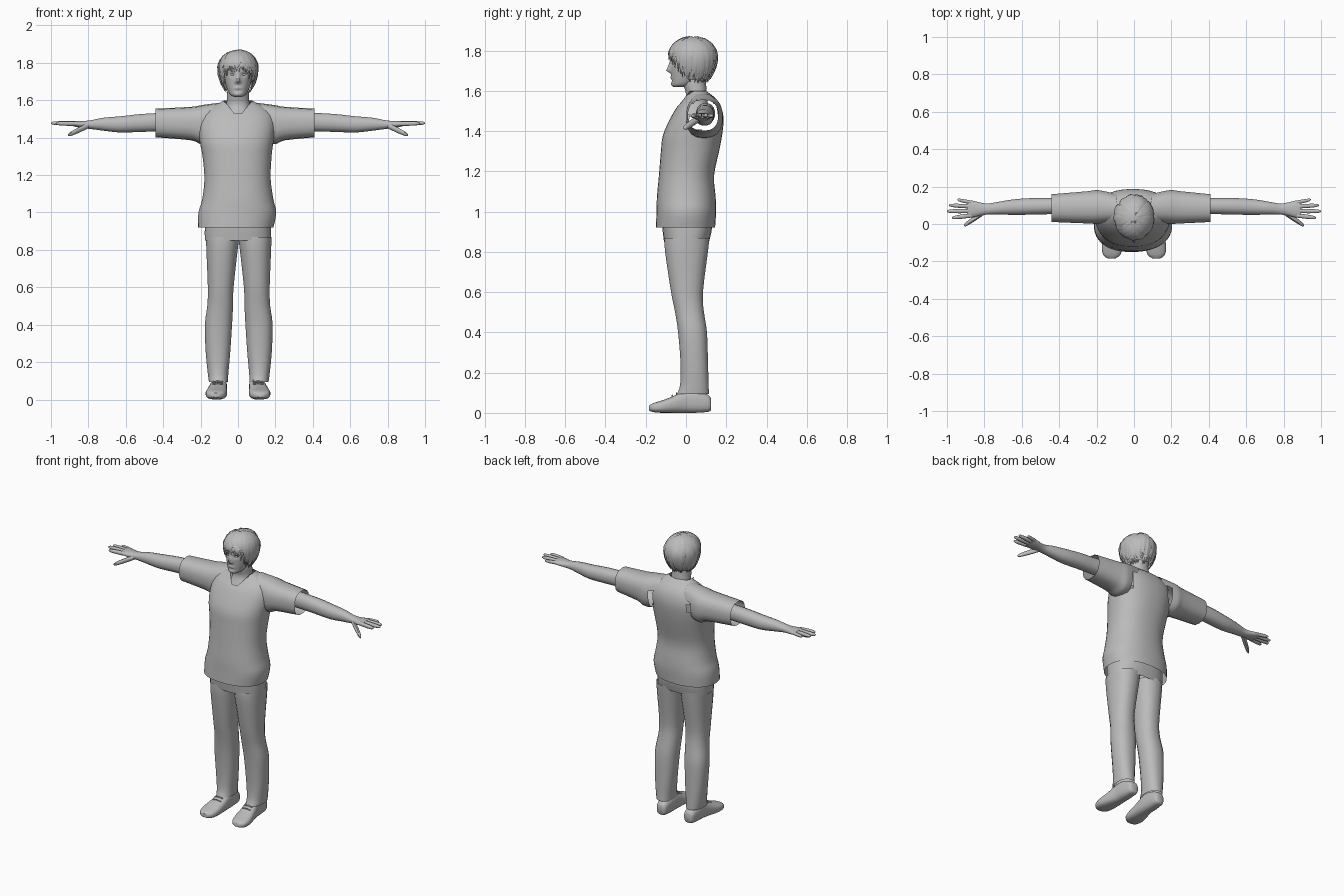
import bpy, bmesh, math, random
from mathutils import Vector

if "Cube" in bpy.data.objects:
    bpy.data.objects.remove(bpy.data.objects["Cube"])

random.seed(4)
GREY = bpy.data.materials.new("plain grey")
GREY.diffuse_color = (0.5, 0.5, 0.5, 1)
GREY.use_nodes = True
GREY.node_tree.nodes["Principled BSDF"].inputs["Base Color"].default_value = GREY.diffuse_color


def make(name, verts, faces, skip=None):
    """Mesh object from points and faces; faces whose centre passes skip are left out."""
    verts = [Vector(v) for v in verts]
    if skip:
        faces = [f for f in faces
                 if not skip(sum((verts[i] for i in f), Vector()) / len(f))]
    me = bpy.data.meshes.new(name)
    me.from_pydata(verts, [], faces)
    bm = bmesh.new()
    bm.from_mesh(me)
    bmesh.ops.remove_doubles(bm, verts=bm.verts, dist=0.0004)
    loose = [v for v in bm.verts if not v.link_faces]
    bmesh.ops.delete(bm, geom=loose, context='VERTS')
    bmesh.ops.recalc_face_normals(bm, faces=bm.faces)
    bm.to_mesh(me)
    bm.free()
    me.materials.append(GREY)
    ob = bpy.data.objects.new(name, me)
    bpy.context.collection.objects.link(ob)
    return ob


def smooth_rows(rows, steps):
    """Catmull-Rom interpolation between cross-section rows."""
    out = []
    for i in range(len(rows) - 1):
        p0, p1 = rows[max(i - 1, 0)], rows[i]
        p2, p3 = rows[i + 1], rows[min(i + 2, len(rows) - 1)]
        for k in range(steps):
            t = k / steps
            out.append([0.5 * (2 * b + (c - a) * t + (2 * a - 5 * b + 4 * c - d) * t * t
                               + (3 * b - a - 3 * c + d) * t ** 3)
                        for a, b, c, d in zip(p0, p1, p2, p3)])
    return out + [list(rows[-1])]


def loft(name, rows, axis='z', n=20, e=2.2, steps=3, caps=(0, 0), flip=1, warp=None, skip=None):
    """Skin over rows of (position, u min, u max, v min, v max) along an axis."""
    verts, faces = [], []
    rows = smooth_rows(rows, steps)
    for t, u0, u1, v0, v1 in rows:
        for k in range(n):
            a = 2 * math.pi * (k + 0.5) / n
            c, s = math.cos(a), math.sin(a)
            u = (u0 + u1) / 2 + (u1 - u0) / 2 * math.copysign(abs(c) ** (2 / e), c)
            v = (v0 + v1) / 2 + (v1 - v0) / 2 * math.copysign(abs(s) ** (2 / e), s)
            p = {'z': (u, v, t), 'x': (t, u, v), 'y': (u, t, v)}[axis]
            p = warp(*p) if warp else p
            verts.append((p[0] * flip, p[1], max(p[2], 0)))
    for r in range(len(rows) - 1):
        for k in range(n):
            j = (k + 1) % n
            faces.append((r * n + k, r * n + j, r * n + n + j, r * n + n + k))
    if caps[0]:
        faces.append(tuple(range(n)))
    if caps[1]:
        faces.append(tuple(range(len(verts) - n, len(verts))))
    return make(name, verts, faces, skip)


# Shirt body with V neck, open where the sleeves join
def v_neck(x, y, z):
    top = 1.505 + 0.095 * abs(x) / 0.075
    if y < 0.06 and abs(x) < 0.075 and z > top:
        z, y = top, -0.055 + (top - 1.505) * 0.79
    return x, y, z


def sleeve_hole(c):
    return abs(c.x) > 0.13 and ((c.y - 0.09) / 0.08) ** 2 + ((c.z - 1.475) / 0.085) ** 2 < 1


loft("shirt_body", [
    (0.92, -.215, .19, -.15, .145), (1.0, -.212, .205, -.147, .15),
    (1.07, -.192, .19, -.145, .148), (1.18, -.18, .175, -.135, .14),
    (1.30, -.19, .18, -.125, .165), (1.38, -.205, .19, -.115, .18),
    (1.46, -.21, .20, -.08, .187), (1.52, -.19, .19, -.045, .175),
    (1.56, -.15, .15, -.01, .15), (1.585, -.10, .10, .01, .12),
    (1.60, -.075, .075, .02, .10)], n=40, e=2.3, warp=v_neck, skip=sleeve_hole)

# Neck and upper chest
loft("neck", [(1.47, -.10, .10, -.055, .12), (1.53, -.072, .072, -.022, .11),
              (1.58, -.062, .062, 0, .105), (1.64, -.058, .058, -.015, .10),
              (1.70, -.055, .055, 0, .10)], n=24)


# Head with the face shaped by soft bumps
def face(x, y, z):
    def bump(cx, cz, wx, wz):
        return math.exp(-((abs(x) - cx) / wx) ** 2 - ((z - cz) / wz) ** 2)
    if y < -0.01:
        ramp = (1.755 - z) / 0.055 if z > 1.70 else (z - 1.685) / 0.015
        nose = max(0, min(1, ramp)) * math.exp(-(x / (0.008 + 0.1 * max(0, 1.75 - z))) ** 2)
        y -= 0.026 * nose + 0.005 * bump(0, 1.665, .02, .006) + 0.004 * bump(0, 1.63, .02, .01)
        y -= 0.004 * bump(.03, 1.757, .025, .008)
        y += 0.009 * bump(.03, 1.738, .015, .01) + 0.004 * bump(0, 1.651, .02, .005)
    return x, y, z


loft("head", [
    (1.618, -.02, .02, -.06, -.02), (1.63, -.042, .042, -.07, .03),
    (1.66, -.058, .058, -.073, .08), (1.70, -.07, .07, -.075, .11),
    (1.75, -.077, .077, -.077, .13), (1.80, -.076, .076, -.07, .135),
    (1.84, -.06, .06, -.045, .12), (1.86, -.03, .03, -.01, .07)],
    n=72, steps=6, caps=(1, 1), warp=face)


# Hair: scalp shell with the face left open, covered by tapered locks
def hair_point(az, pol, s):
    h = 0.105 if pol < math.pi / 2 else 0.16
    return (0.107 * s * math.sin(pol) * math.sin(az),
            0.035 - 0.12 * s * math.sin(pol) * math.cos(az),
            1.77 + h * (min(s, 1) if pol < 1.57 else 1) * math.cos(pol))


def hair_end(az):
    a = abs((az + math.pi) % (2 * math.pi) - math.pi)
    return 1.5 + 0.85 * max(0, min(1, (a - 0.65) / 0.6))


NA, NP = 40, 10
shell = [hair_point(2 * math.pi * i / NA, hair_end(2 * math.pi * i / NA) * j / NP, 0.93)
         for i in range(NA) for j in range(NP + 1)]
quads = [(i * (NP + 1) + j, i * (NP + 1) + j + 1, (i + 1) % NA * (NP + 1) + j + 1,
          (i + 1) % NA * (NP + 1) + j) for i in range(NA) for j in range(NP)]
make("hair_shell", shell, quads)

verts, faces = [], []
SEG = 6
for lock in range(130):
    az = random.uniform(0, 2 * math.pi)
    start = random.uniform(0.1, 1.2)
    end = hair_end(az) + random.uniform(-0.15, 0.2)
    lift, bend = random.uniform(0.97, 1.06), random.uniform(-0.25, 0.25)
    base = len(verts)
    for k in range(SEG + 1):
        t = k / SEG
        pol = start + (end - start) * t
        half = 0.17 * (1 - t ** 2) + 0.01
        for side in (-1, 0, 1):
            s = 0.95 + (lift - 0.95) * math.sin(math.pi * min(1, t + 0.15) * 0.75) \
                - 0.03 * abs(side)
            verts.append(hair_point(az + bend * t * t + side * half, pol, s))
    for k in range(SEG):
        for m in (0, 1):
            q = base + k * 3 + m
            faces.append((q, q + 1, q + 4, q + 3))
make("hair_locks", verts, faces)

# Trouser hips
loft("trouser_hips", [(0.98, -.17, .17, -.12, .125), (0.92, -.178, .176, -.118, .13),
                      (0.85, -.178, .176, -.11, .115)], n=32, e=2.6)

for s, side in ((-1, "right"), (1, "left")):
    # Sleeve, open at the cuff
    end = 0.44 if s < 0 else 0.41
    loft(side + "_sleeve", [
        (.09, .01, .16, 1.40, 1.588), (.19, 0, .182, 1.365, 1.575),
        (.25, .002, .176, 1.386, 1.565), (end, .01, .16, 1.402, 1.555)],
        'x', n=18, e=2.5, flip=s, skip=lambda c: abs(c.x) < 0.17 and c.z < 1.52)

    # Arm and palm
    loft(side + "_arm", [
        (.30, .05, .145, 1.435, 1.54), (.42, .052, .14, 1.433, 1.533),
        (.52, .05, .14, 1.43, 1.527), (.63, .048, .134, 1.427, 1.515),
        (.72, .05, .12, 1.437, 1.507), (.78, .05, .11, 1.445, 1.495),
        (.82, .045, .115, 1.45, 1.49), (.86, .035, .125, 1.456, 1.49),
        (.89, .032, .128, 1.464, 1.488)], 'x', n=16, caps=(0, 1), flip=s)

    # Fingers and thumb
    for name, x0, y0, z0, x1, y1, z1, r in (
            ("index", .87, .046, 1.475, .972, .033, 1.476, .0125),
            ("middle", .87, .07, 1.476, 1.0, .068, 1.478, .0125),
            ("ring", .87, .094, 1.476, .988, .10, 1.478, .012),
            ("little", .87, .115, 1.475, .945, .13, 1.476, .0105),
            ("thumb", .80, .065, 1.465, .908, -.008, 1.414, .016)):
        rows = []
        for t, w in ((0, 1), (.5, 1), (.9, .75), (1, .25)):
            y, z = y0 + (y1 - y0) * t, z0 + (z1 - z0) * t
            rows.append((x0 + (x1 - x0) * t, y - r * w, y + r * w, z - r * w, z + r * w))
        loft(side + "_" + name, rows, 'x', n=8, steps=2, caps=(0, 1), flip=s)

    # Trouser leg
    loft(side + "_trouser_leg", [
        (.87, -.004, .176, -.108, .118), (.8, .005, .174, -.105, .11),
        (.6, .027, .166, -.075, .085), (.5, .03, .169, -.055, .09),
        (.4, .035, .182, -.04, .105), (.25, .045, .177, -.028, .11),
        (.14, .055, .166, -.03, .113), (.095, .057, .16, -.045, .115)],
        n=20, e=2.3, flip=s, warp=lambda x, y, z: (x + 0.004 * s, y, z))

    # Shoe
    loft(side + "_shoe", [
        (.125, .075, .125, .015, .07), (.11, .066, .136, .005, .09),
        (.05, .06, .145, 0, .115), (0, .058, .148, 0, .115),
        (-.06, .058, .162, 0, .085), (-.12, .06, .173, 0, .062),
        (-.165, .073, .165, .004, .048), (-.185, .10, .14, .012, .036)],
        'y', n=20, e=2.7, caps=(1, 1), flip=s)

    # Laces across the instep
    for i in range(3):
        y, z = -.025 - .022 * i, .104 - .0105 * i
        loft(side + "_lace", [(.08, y - .004, y + .004, z - .004, z + .004),
                              (.108, y - .004, y + .004, z, z + .008),
                              (.136, y - .004, y + .004, z - .004, z + .004)],
             'x', n=6, steps=2, caps=(1, 1), flip=s)

    # Eye and ear
    for name, loc, size in (("eye", (.03, -.062, 1.738), (.011, .009, .007)),
                            ("ear", (.076, .03, 1.715), (.009, .018, .03))):
        bpy.ops.mesh.primitive_uv_sphere_add(segments=12, ring_count=8, radius=1,
                                             location=(loc[0] * s, loc[1], loc[2]))
        ob = bpy.context.object
        ob.name, ob.scale = side + "_" + name, size
        ob.data.materials.append(GREY)

# Smooth shading with sharp creases kept
bpy.ops.object.select_all(action='SELECT')
bpy.context.view_layer.objects.active = bpy.context.scene.objects[0]
bpy.ops.object.shade_smooth_by_angle(angle=math.radians(50))
